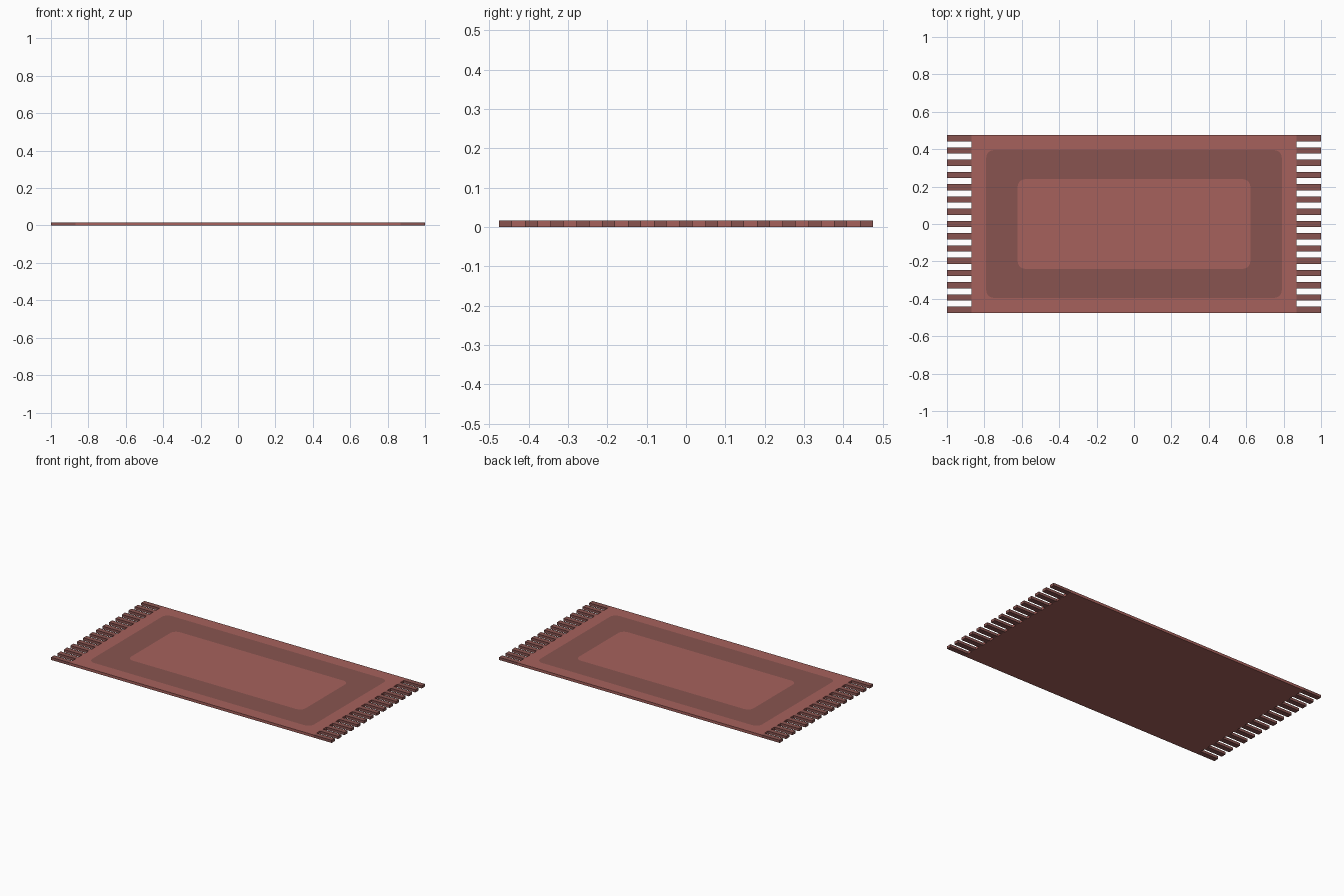
import bpy, bmesh, math

if "Cube" in bpy.data.objects:
    bpy.data.objects.remove(bpy.data.objects["Cube"])

THICK = 0.017
HALF_X, HALF_Y = 0.87, 0.475
TASSELS = 15


def srgb(*rgb):
    return [((c / 255 + 0.055) / 1.055) ** 2.4 for c in rgb] + [1.0]


def material(name, *rgb):
    m = bpy.data.materials.new(name)
    m.diffuse_color = srgb(*rgb)
    m.use_nodes = True
    m.node_tree.nodes["Principled BSDF"].inputs["Base Color"].default_value = m.diffuse_color
    return m


RED = material("brick_red", 166, 97, 92)
BROWN = material("dark_brown_red", 136, 84, 80)


def make_object(name, bm, mats):
    bmesh.ops.recalc_face_normals(bm, faces=bm.faces)
    me = bpy.data.meshes.new(name)
    bm.to_mesh(me)
    bm.free()
    for m in mats:
        me.materials.append(m)
    ob = bpy.data.objects.new(name, me)
    bpy.context.collection.objects.link(ob)
    return ob


def rounded_loop(bm, hx, hy, r, seg=5):
    """Counter-clockwise rounded rectangle, as four lists of corner vertices."""
    corners = []
    for i, (sx, sy) in enumerate([(1, 1), (-1, 1), (-1, -1), (1, -1)]):
        corner = []
        for k in range(seg + 1):
            a = math.pi / 2 * (i + k / seg)
            corner.append(bm.verts.new((sx * (hx - r) + r * math.cos(a),
                                        sy * (hy - r) + r * math.sin(a), THICK)))
        corners.append(corner)
    return corners


# Rug body, with the border band cut into its top face
bm = bmesh.new()
top = [bm.verts.new((sx * HALF_X, sy * HALF_Y, THICK))
       for sx, sy in [(1, 1), (-1, 1), (-1, -1), (1, -1)]]
bottom = [bm.verts.new((v.co.x, v.co.y, 0)) for v in top]
bm.faces.new(bottom[::-1])
outer = rounded_loop(bm, 0.79, 0.395, 0.04)
inner = rounded_loop(bm, 0.622, 0.24, 0.04)
for i in range(4):
    j = (i + 1) % 4
    bm.faces.new((bottom[i], bottom[j], top[j], top[i]))
    bm.faces.new((top[i], top[j], outer[j][0], outer[i][-1]))
    for a, b in zip(outer[i], outer[i][1:]):
        bm.faces.new((top[i], b, a))
ring_out, ring_in = sum(outer, []), sum(inner, [])
n = len(ring_out)
for i in range(n):
    j = (i + 1) % n
    f = bm.faces.new((ring_out[i], ring_out[j], ring_in[j], ring_in[i]))
    f.material_index = 1
bm.faces.new(ring_in)
make_object("rug_body", bm, [RED, BROWN])

# Fringe tassels along both short ends
width = 2 * HALF_Y / (2 * TASSELS - 1)
for side, name in ((-1, "left_fringe"), (1, "right_fringe")):
    bm = bmesh.new()
    for i in range(TASSELS):
        y = -HALF_Y + width * (2 * i + 0.5)
        box = bmesh.ops.create_cube(bm, size=1)["verts"]
        bmesh.ops.scale(bm, verts=box, vec=(1 - HALF_X, width, THICK))
        bmesh.ops.translate(bm, verts=box,
                            vec=(side * (1 + HALF_X) / 2, y, THICK / 2))
    make_object(name, bm, [BROWN])
